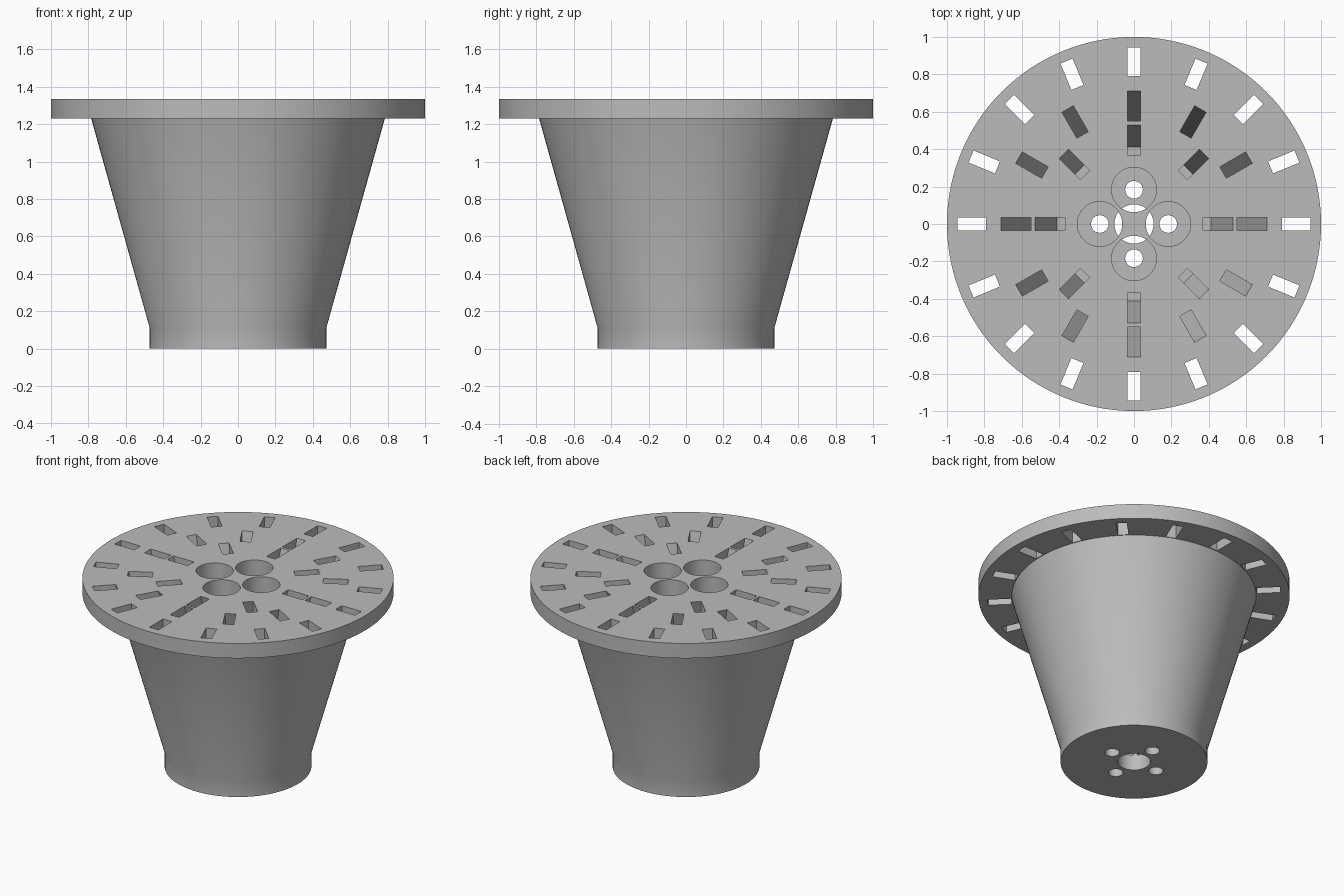
import bpy, bmesh
from math import pi, cos, sin
from mathutils import Matrix, Vector

cube = bpy.data.objects.get("Cube")
if cube:
    bpy.data.objects.remove(cube, do_unlink=True)

TOP, RIM_BOTTOM = 1.335, 1.23
SEGMENTS = 128
SLANT = 0.277          # inward lean of the deep slots, parallel to the cone

grey = bpy.data.materials.new("plain grey")
grey.use_nodes = True
color = (0.5, 0.5, 0.5, 1)
grey.diffuse_color = color
grey.node_tree.nodes["Principled BSDF"].inputs["Base Color"].default_value = color


def make_object(name, bm):
    bmesh.ops.recalc_face_normals(bm, faces=bm.faces)
    mesh = bpy.data.meshes.new(name)
    bm.to_mesh(mesh)
    bm.free()
    mesh.materials.append(grey)
    obj = bpy.data.objects.new(name, mesh)
    bpy.context.collection.objects.link(obj)
    return obj


def lathe(bm, profile, segments, x=0, y=0):
    """Closed solid of revolution from (radius, z) points."""
    rings = []
    for r, z in profile:
        angles = [2 * pi * i / segments for i in range(segments)]
        rings.append([bm.verts.new((x + r * cos(a), y + r * sin(a), z)) for a in angles])
    for low, high in zip(rings, rings[1:]):
        for i in range(segments):
            j = (i + 1) % segments
            bm.faces.new((low[i], low[j], high[j], high[i]))
    bm.faces.new(rings[0][::-1])
    bm.faces.new(rings[-1])


def slot_ring(bm, count, inner, outer, bottom, slant, width=0.07):
    """Radial slots whose lower ends lean towards the axis."""
    above = TOP + 0.05
    for k in range(count):
        turn = Matrix.Rotation(2 * pi * k / count, 4, 'Z')
        box = bmesh.ops.create_cube(bm, size=1)["verts"]
        for v in box:
            z = above if v.co.z > 0 else bottom
            r = (outer if v.co.x > 0 else inner) - slant * (TOP - z)
            v.co = turn @ Vector((r, v.co.y * width, z))


def cut(target, name, bm):
    cutter = make_object(name, bm)
    cutter.hide_render = True
    mod = target.modifiers.new(name, 'BOOLEAN')
    mod.operation = 'DIFFERENCE'
    mod.solver = 'EXACT'
    mod.use_self = True
    mod.object = cutter
    bpy.context.view_layer.objects.active = target
    bpy.ops.object.modifier_apply(modifier=name)
    bpy.data.objects.remove(cutter, do_unlink=True)


# Tapered body with flange and short cylindrical foot
bm = bmesh.new()
lathe(bm, [(0.472, 0), (0.472, 0.11), (0.785, RIM_BOTTOM), (1, RIM_BOTTOM), (1, TOP)], SEGMENTS)
body = make_object("flanged_cone_body", bm)

# Through slots in the flange
bm = bmesh.new()
slot_ring(bm, 16, 0.79, 0.943, RIM_BOTTOM - 0.05, 0)
cut(body, "flange_slots", bm)

# Two rings of leaning blind slots
bm = bmesh.new()
slot_ring(bm, 12, 0.55, 0.71, TOP - 0.7, SLANT)
cut(body, "middle_slots", bm)
bm = bmesh.new()
slot_ring(bm, 8, 0.37, 0.53, TOP - 0.43, SLANT)
cut(body, "inner_slots", bm)

# Deep bolt wells, then bolt holes through the floor
for name, radius, low, high in (("bolt_wells", 0.12, 0.11, TOP + 0.05),
                                ("bolt_holes", 0.047, -0.05, 0.15)):
    bm = bmesh.new()
    for k in range(4):
        a = k * pi / 2
        lathe(bm, [(radius, low), (radius, high)], 48, 0.183 * cos(a), 0.183 * sin(a))
    cut(body, name, bm)

# Central bore from below
bm = bmesh.new()
lathe(bm, [(0.105, -0.05), (0.105, 0.13)], 48)
cut(body, "central_bore", bm)

# Smooth curved walls, crisp rims
bpy.ops.object.select_all(action='DESELECT')
body.select_set(True)
bpy.context.view_layer.objects.active = body
bpy.ops.object.shade_smooth_by_angle(angle=pi / 6)
